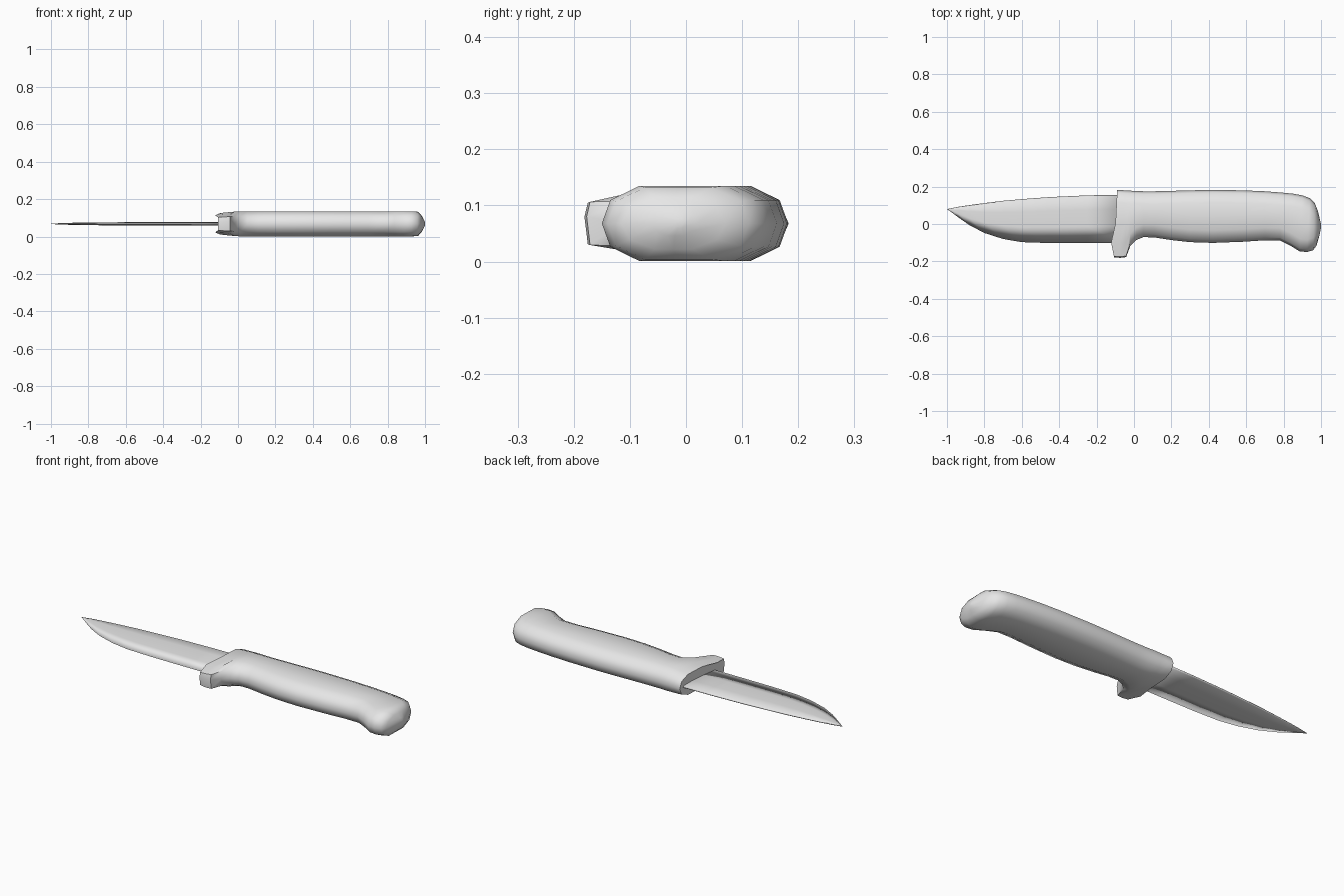
import bpy, bmesh
from mathutils import Vector

cube = bpy.data.objects.get("Cube")
if cube:
    bpy.data.objects.remove(cube, do_unlink=True)

MID = 0.068  # height of the flat middle plane

grey = bpy.data.materials.new("light grey")
grey.use_nodes = True
colour = (0.8, 0.8, 0.8, 1)
grey.diffuse_color = colour
grey.node_tree.nodes["Principled BSDF"].inputs["Base Color"].default_value = colour


def loft(name, rings, angle):
    """Skin a list of closed rings, cap both ends and smooth the result."""
    bm = bmesh.new()
    loops = [[bm.verts.new(p) for p in ring] for ring in rings]
    n = len(loops[0])
    for a, b in zip(loops, loops[1:]):
        for i in range(n):
            j = (i + 1) % n
            bm.faces.new((a[i], a[j], b[j], b[i]))
    bm.faces.new(loops[0])
    bm.faces.new(loops[-1])
    bmesh.ops.remove_doubles(bm, verts=bm.verts, dist=0.0002)
    bmesh.ops.recalc_face_normals(bm, faces=bm.faces)
    mesh = bpy.data.meshes.new(name)
    bm.to_mesh(mesh)
    bm.free()
    mesh.materials.append(grey)
    ob = bpy.data.objects.new(name, mesh)
    bpy.context.collection.objects.link(ob)
    bpy.ops.object.select_all(action='DESELECT')
    ob.select_set(True)
    bpy.context.view_layer.objects.active = ob
    bpy.ops.object.shade_smooth_by_angle(angle=angle)
    return ob


def closed_ring(rows):
    """Mirror rows of (x, y, half thickness) about the middle plane."""
    up = [Vector((x, y, MID + h)) for x, y, h in rows]
    down = [Vector((x, y, MID - h)) for x, y, h in rows[1:-1]]
    return up + down[::-1]


def handle_ring(xt, yt, xb, yb, h, guard=False, bulge=0):
    """Rounded slab section running from the belly point to the back point."""
    width = yt - yb
    near, far = min(0.015, 0.1 * width), min(0.067, 0.32 * width)
    low = [(0, 0), (near, 0.62), (far, 1)]
    if guard:
        low = [(0, 0.2), (0.006, 0.62), (0.08, 0.82)]
    high = [(width - far, 1), (width - near, 0.62), (width, 0)]
    rows = []
    for k, (d, f) in enumerate(low + [(width / 2, 1)] + high):
        t = d / width
        rows.append((xb + (xt - xb) * t + (bulge if k == 2 else 0), yb + d, h * f))
    return closed_ring(rows)


# Handle with finger guard and hooked pommel
handle_stations = [
    (-0.09, 0.183, -0.108, -0.178, 0.056, True, -0.018),
    (-0.075, 0.182, -0.075, -0.181, 0.06, True),
    (-0.05, 0.18, -0.042, -0.177, 0.062, True),
    (-0.02, 0.178, -0.02, -0.118, 0.065),
    (0.01, 0.177, 0.012, -0.086, 0.067),
    (0.05, 0.175, 0.05, -0.07, 0.067),
    (0.11, 0.175, 0.11, -0.072, 0.067),
    (0.2, 0.177, 0.2, -0.086, 0.067),
    (0.3, 0.18, 0.3, -0.097, 0.067),
    (0.42, 0.182, 0.42, -0.101, 0.067),
    (0.58, 0.18, 0.58, -0.095, 0.067),
    (0.7, 0.175, 0.7, -0.087, 0.067),
    (0.79, 0.168, 0.78, -0.088, 0.067),
    (0.85, 0.162, 0.835, -0.115, 0.067),
    (0.9, 0.153, 0.885, -0.146, 0.067),
    (0.94, 0.138, 0.925, -0.15, 0.067),
    (0.966, 0.112, 0.958, -0.14, 0.064),
    (0.983, 0.07, 0.976, -0.115, 0.046),
    (0.995, 0.02, 0.992, -0.06, 0.022),
    (1.0, 0.0, 1.0, -0.02, 0.008),
]
loft("handle", [handle_ring(*s) for s in handle_stations], 1.05)

# Blade: lens section, sharp belly, narrow spine
blade_stations = [  # x, spine y, edge y, thickness factor
    (-0.05, 0.157, -0.1, 1), (-0.25, 0.153, -0.102, 1),
    (-0.45, 0.144, -0.102, 1), (-0.6, 0.133, -0.097, 0.95),
    (-0.7, 0.124, -0.08, 0.9), (-0.8, 0.112, -0.048, 0.8),
    (-0.88, 0.101, -0.006, 0.65), (-0.94, 0.092, 0.036, 0.45),
    (-0.98, 0.084, 0.066, 0.25), (-1.0, 0.08, 0.079, 0.1),
]


def blade_ring(x, spine, edge, f):
    rows = [(0, 0), (0.35, 0.006), (0.7, 0.009), (0.97, 0.006), (1, 0)]
    return closed_ring([(x, edge + (spine - edge) * t, h * f) for t, h in rows])


loft("blade", [blade_ring(*s) for s in blade_stations], 3.1)
